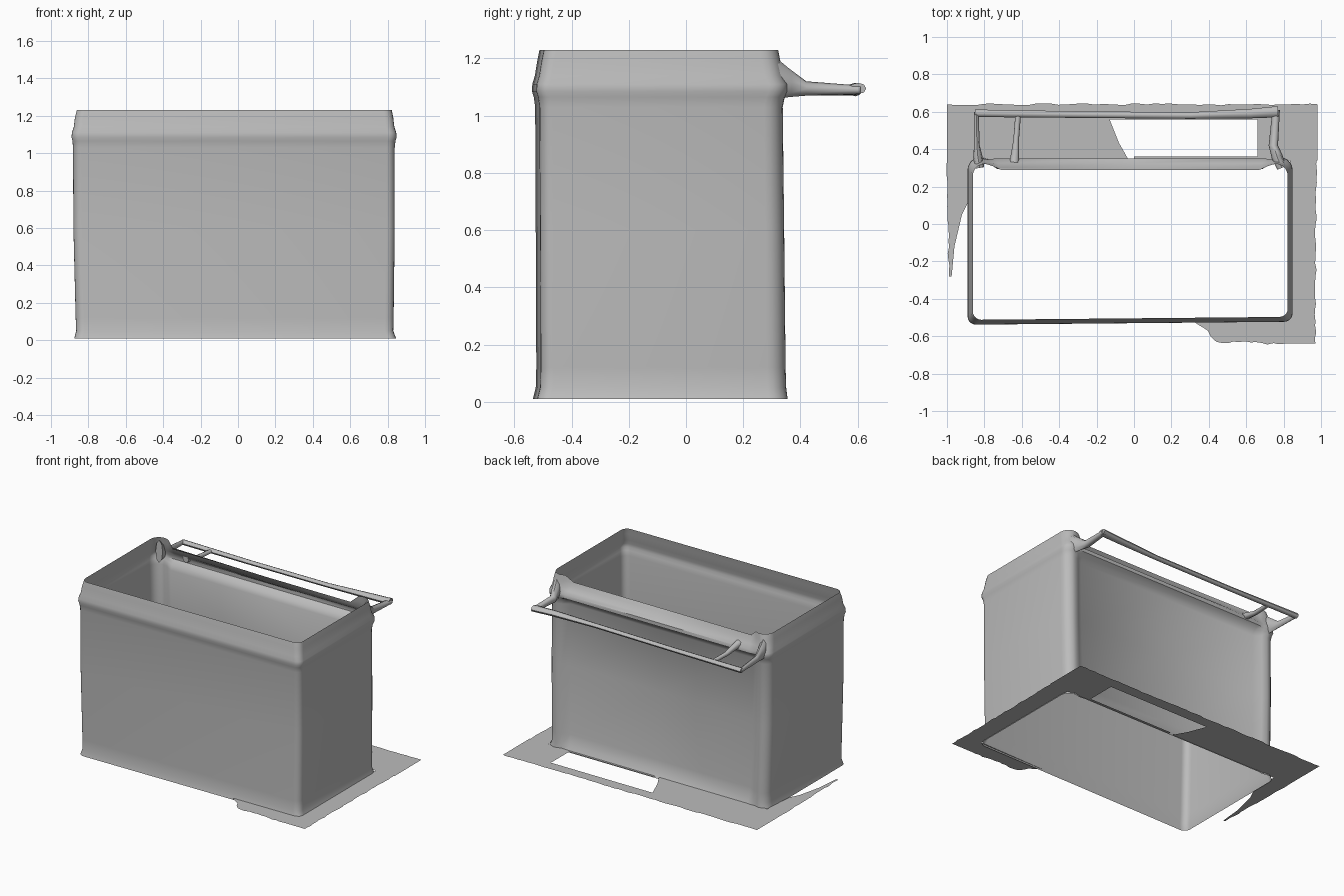
import bpy, bmesh, math, random
from mathutils import Vector

if "Cube" in bpy.data.objects:
    bpy.data.objects.remove(bpy.data.objects["Cube"])

random.seed(4)
grey = bpy.data.materials.new("plain grey")
grey.diffuse_color = (0.5, 0.5, 0.5, 1)
grey.use_nodes = True
grey.node_tree.nodes["Principled BSDF"].inputs["Base Color"].default_value = grey.diffuse_color


def finish(name, bm, angle=40):
    me = bpy.data.meshes.new(name)
    bm.to_mesh(me)
    bm.free()
    ob = bpy.data.objects.new(name, me)
    bpy.context.collection.objects.link(ob)
    me.materials.append(grey)
    bpy.ops.object.select_all(action='DESELECT')
    ob.select_set(True)
    bpy.context.view_layer.objects.active = ob
    bpy.ops.object.shade_smooth_by_angle(angle=math.radians(angle))
    return ob


def arc(cx, cy, r, a0, n=5):
    return [(cx + r * math.cos(math.radians(a0 + 90 * i / n)),
             cy + r * math.sin(math.radians(a0 + 90 * i / n))) for i in range(n + 1)]


def ring(x0, x1, y0, yc, yb):
    """Rounded outline whose back edge runs at yb between corner posts at yc."""
    f, b = 0.045, 0.065
    pts = arc(x0 + f, y0 + f, f, 180) + arc(x1 - f, y0 + f + 0.015, f, 270)
    pts += arc(x1 - b, yc - b, b, 0)
    pts += [(x1 - 0.10, yc - 0.01), (x1 - 0.15, yb), (0, yb), (x0 + 0.15, yb), (x0 + 0.10, yc - 0.01)]
    return pts + arc(x0 + b, yc - b, b, 90)


# Open tub: a single thin wall without floor, with a swollen band below the rim
# each level: z, left, right, front, back posts, back wall
levels = [
    (0.010, -0.875, 0.845, -0.535, 0.355, 0.350),
    (0.050, -0.865, 0.830, -0.525, 0.350, 0.325),
    (0.120, -0.868, 0.832, -0.523, 0.348, 0.310),
    (0.600, -0.880, 0.838, -0.525, 0.343, 0.300),
    (1.030, -0.882, 0.838, -0.527, 0.338, 0.295),
    (1.065, -0.885, 0.842, -0.532, 0.345, 0.315),
    (1.085, -0.890, 0.848, -0.538, 0.355, 0.350),
    (1.110, -0.888, 0.846, -0.537, 0.355, 0.350),
    (1.140, -0.878, 0.836, -0.528, 0.340, 0.325),
    (1.190, -0.872, 0.830, -0.520, 0.330, 0.300),
    (1.230, -0.862, 0.822, -0.512, 0.322, 0.290)]
bm = bmesh.new()
rows = []
for z, x0, x1, y0, yc, yb in levels:
    row = []
    for x, y in ring(x0, x1, y0, yc, yb):
        drop = 0.045 if z > 1.11 and y > 0.28 and abs(x) < 0.72 else 0
        row.append(bm.verts.new((x, y, z - drop * (z - 1.11) / 0.12)))
    rows.append(row)
for a, b in zip(rows, rows[1:]):
    n = len(a)
    for i in range(n):
        j = (i + 1) % n
        bm.faces.new((a[i], a[j], b[j], b[i]))
finish("tub_wall", bm)


# Ground sheet: a flat ragged skirt, built from convex strips around the tub
def rough(p, q, amount, step=0.03):
    """Points from p to q with a small random wobble."""
    p, q = Vector(p), Vector(q)
    n = max(1, int((q - p).length / step))
    side = Vector((-(q - p).y, (q - p).x)).normalized()
    return [p.lerp(q, i / n) + side * (random.uniform(-amount, amount) if 0 < i < n else 0)
            for i in range(n + 1)]


def sheet(name, outer, inner, z=0.02):
    """Strip of quads between two edges with the same number of points."""
    bm = bmesh.new()
    n = 50

    def sample(path):
        path = [Vector(p) for p in path]
        lens = [(b - a).length for a, b in zip(path, path[1:])]
        total, out = sum(lens), []
        for i in range(n + 1):
            d, k = total * i / n, 0
            while k < len(lens) - 1 and d > lens[k]:
                d -= lens[k]
                k += 1
            out.append(path[k].lerp(path[k + 1], min(1, d / lens[k])))
        return out
    a = [bm.verts.new((p.x, p.y, z)) for p in sample(outer)]
    b = [bm.verts.new((p.x, p.y, z)) for p in sample(inner)]
    for i in range(n):
        bm.faces.new((a[i], a[i + 1], b[i + 1], b[i]))
    bmesh.ops.recalc_face_normals(bm, faces=bm.faces)
    if bm.faces[0:1][0].normal.z < 0:
        bmesh.ops.reverse_faces(bm, faces=bm.faces)
    finish(name, bm)


sheet("ground_back_edge", rough((-1, 0.64), (0.98, 0.64), 0.006), [(-1, 0.56), (0.98, 0.56)])
sheet("ground_back_left", [(-1, 0.56), (-0.12, 0.56), (-0.20, 0.53), (-0.28, 0.48)],
      [(-1, 0.34), (-0.02, 0.34), (-0.10, 0.40), (-0.28, 0.48)])
sheet("ground_back_right", [(0.66, 0.56), (0.98, 0.56)], [(0.66, 0.34), (0.98, 0.34)])
sheet("ground_hole_edge", [(0.0, 0.36), (0.66, 0.36)], [(0.0, 0.34), (0.66, 0.34)])
sheet("ground_left", rough((-1, 0.34), (-0.99, -0.28), 0.004),
      [(-0.87, 0.34), (-0.885, 0.12), (-0.92, 0.05), (-0.96, -0.12), (-0.975, -0.28)])
sheet("ground_right", rough((0.975, 0.34), (0.97, -0.64), 0.005), [(0.835, 0.34), (0.835, -0.64)])
sheet("ground_front", rough((0.835, -0.64), (0.44, -0.63), 0.008) + rough((0.44, -0.63), (0.33, -0.53), 0.015),
      [(0.835, -0.51), (0.33, -0.52)])


# Handle frame behind the back wall
def bar(name, path, width, height):
    """Sweep a flat eight-sided section along a path of points (width, height may vary)."""
    bm = bmesh.new()
    path = [Vector(p) for p in path]
    loops = []
    for i, p in enumerate(path):
        t = path[min(i + 1, len(path) - 1)] - path[max(i - 1, 0)]
        side = Vector((t.y, -t.x, 0)).normalized()
        loops.append([bm.verts.new(p + side * width[i] / 2 * math.cos(k * math.pi / 4)
                                   + Vector((0, 0, height[i] / 2 * math.sin(k * math.pi / 4))))
                      for k in range(8)])
    for a, b in zip(loops, loops[1:]):
        for k in range(8):
            bm.faces.new((a[k], a[(k + 1) % 8], b[(k + 1) % 8], b[k]))
    for cap in (loops[0], loops[-1]):
        bm.faces.new(cap)
    bmesh.ops.recalc_face_normals(bm, faces=bm.faces)
    finish(name, bm, 50)


bar("handle_bar", [(-0.85, 0.592, 1.085), (-0.3, 0.585, 1.085), (0.3, 0.58, 1.09), (0.62, 0.59, 1.095), (0.77, 0.60, 1.095)],
    [0.04, 0.035, 0.035, 0.05, 0.06], [0.035, 0.03, 0.03, 0.04, 0.04])
bar("left_arm", [(-0.825, 0.30, 1.135), (-0.835, 0.36, 1.115), (-0.84, 0.42, 1.095), (-0.843, 0.60, 1.085)],
    [0.05, 0.05, 0.03, 0.025], [0.16, 0.10, 0.05, 0.03])
bar("right_arm", [(0.79, 0.30, 1.135), (0.765, 0.36, 1.115), (0.745, 0.42, 1.095), (0.76, 0.61, 1.09)],
    [0.05, 0.06, 0.05, 0.04], [0.16, 0.10, 0.05, 0.03])
bar("cross_strut", [(-0.64, 0.33, 1.12), (-0.63, 0.45, 1.09), (-0.62, 0.58, 1.085)],
    [0.05, 0.03, 0.03], [0.05, 0.03, 0.025])
